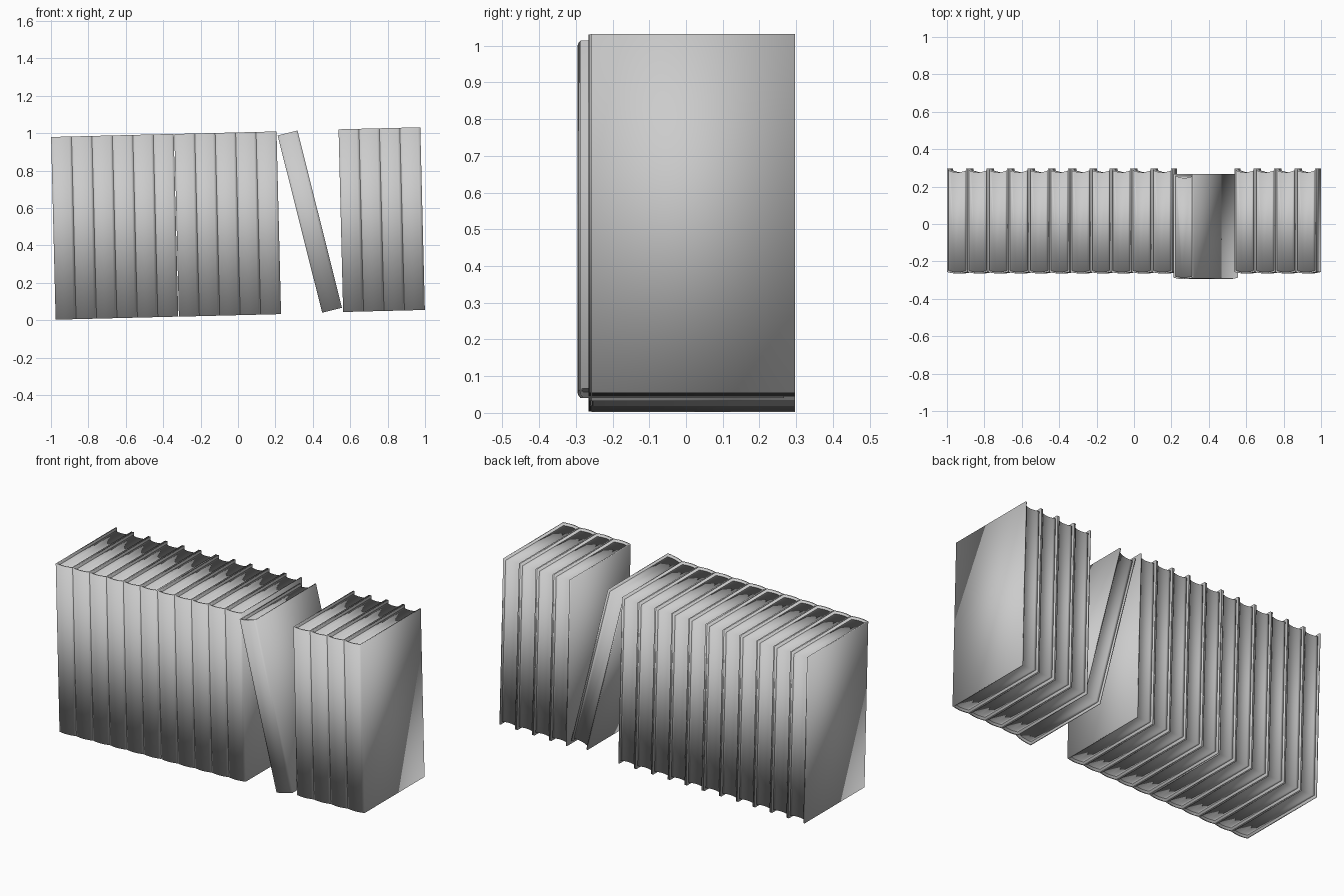
import bpy, bmesh, math

if "Cube" in bpy.data.objects:
    bpy.data.objects.remove(bpy.data.objects["Cube"], do_unlink=True)

WIDTH, HEIGHT = 0.1093, 0.977
BACK, FRONT = 0.297, -0.257      # fore-edge and spine shoulders
BOARD, RECESS, BULGE = 0.008, 0.014, 0.008
SEGMENTS = 8

grey = bpy.data.materials.new("plain grey")
grey.use_nodes = True
colour = (0.6, 0.6, 0.6, 1)
grey.diffuse_color = colour
grey.node_tree.nodes["Principled BSDF"].inputs["Base Color"].default_value = colour


def arc(x0, x1, y, sag):
    """Shallow curve from x0 to x1 that drops by sag in the middle."""
    pts = []
    for i in range(SEGMENTS + 1):
        t = i / SEGMENTS
        pts.append((x0 + (x1 - x0) * t, y - sag * math.sin(math.pi * t)))
    return pts


def finish(bm, name):
    bmesh.ops.recalc_face_normals(bm, faces=bm.faces)
    mesh = bpy.data.meshes.new(name)
    bm.to_mesh(mesh)
    bm.free()
    mesh.materials.append(grey)
    mesh.shade_smooth()
    return mesh


def cover_mesh():
    """U-shaped cover: two boards joined by a rounded spine."""
    outer = [(0, BACK)] + arc(0, WIDTH, FRONT, BULGE) + [(WIDTH, BACK)]
    inner = ([(BOARD, BACK)] + arc(BOARD, WIDTH - BOARD, FRONT + BOARD, BULGE)
             + [(WIDTH - BOARD, BACK)])
    bm = bmesh.new()
    rows = [[bm.verts.new((x, y, z)) for x, y in line]
            for line, z in ((outer, 0), (outer, HEIGHT), (inner, HEIGHT), (inner, 0))]
    for a, b in zip(rows, rows[1:] + rows[:1]):
        for i in range(len(a) - 1):
            bm.faces.new((a[i], a[i + 1], b[i + 1], b[i]))
    for end in (0, -1):
        bm.faces.new([row[end] for row in rows])
    return finish(bm, "cover")


def pages_mesh():
    """Page block with a hollow fore-edge, set in from the boards."""
    x0, x1 = BOARD, WIDTH - BOARD
    outline = (arc(x0, x1, FRONT + BOARD, BULGE)
               + arc(x0, x1, BACK - RECESS + 0.003, 0.01)[::-1])
    bm = bmesh.new()
    base = bm.faces.new([bm.verts.new((x, y, RECESS)) for x, y in outline])
    top = bmesh.ops.extrude_face_region(bm, geom=[base], use_keep_orig=True)["geom"]
    bmesh.ops.translate(bm, vec=(0, 0, HEIGHT - 2 * RECESS),
                        verts=[v for v in top if isinstance(v, bmesh.types.BMVert)])
    return finish(bm, "pages")


cover, pages = cover_mesh(), pages_mesh()


def add_book(name, x, y, z, tilt):
    for part, mesh in (("cover", cover), ("pages", pages)):
        obj = bpy.data.objects.new(f"{name}_{part}", mesh)
        obj.location = (x, y, z)
        obj.rotation_euler.y = -tilt
        bpy.context.collection.objects.link(obj)


def add_row(name, count, x, z, tilt):
    for i in range(count):
        d = i * WIDTH
        add_book(f"{name}_book_{i + 1}", x + d * math.cos(tilt), 0,
                 z + d * math.sin(tilt), tilt)


# Three upright stacks on a slight slope, and one book leaning in the gap
SLOPE = 0.025
add_row("first_row", 6, -0.975, 0.003, SLOPE)
add_row("second_row", 5, -0.316, 0.019, SLOPE)
add_row("third_row", 4, 0.562, 0.044, SLOPE)
add_book("leaning_book", 0.45, -0.03, 0.04, math.radians(14.1))
